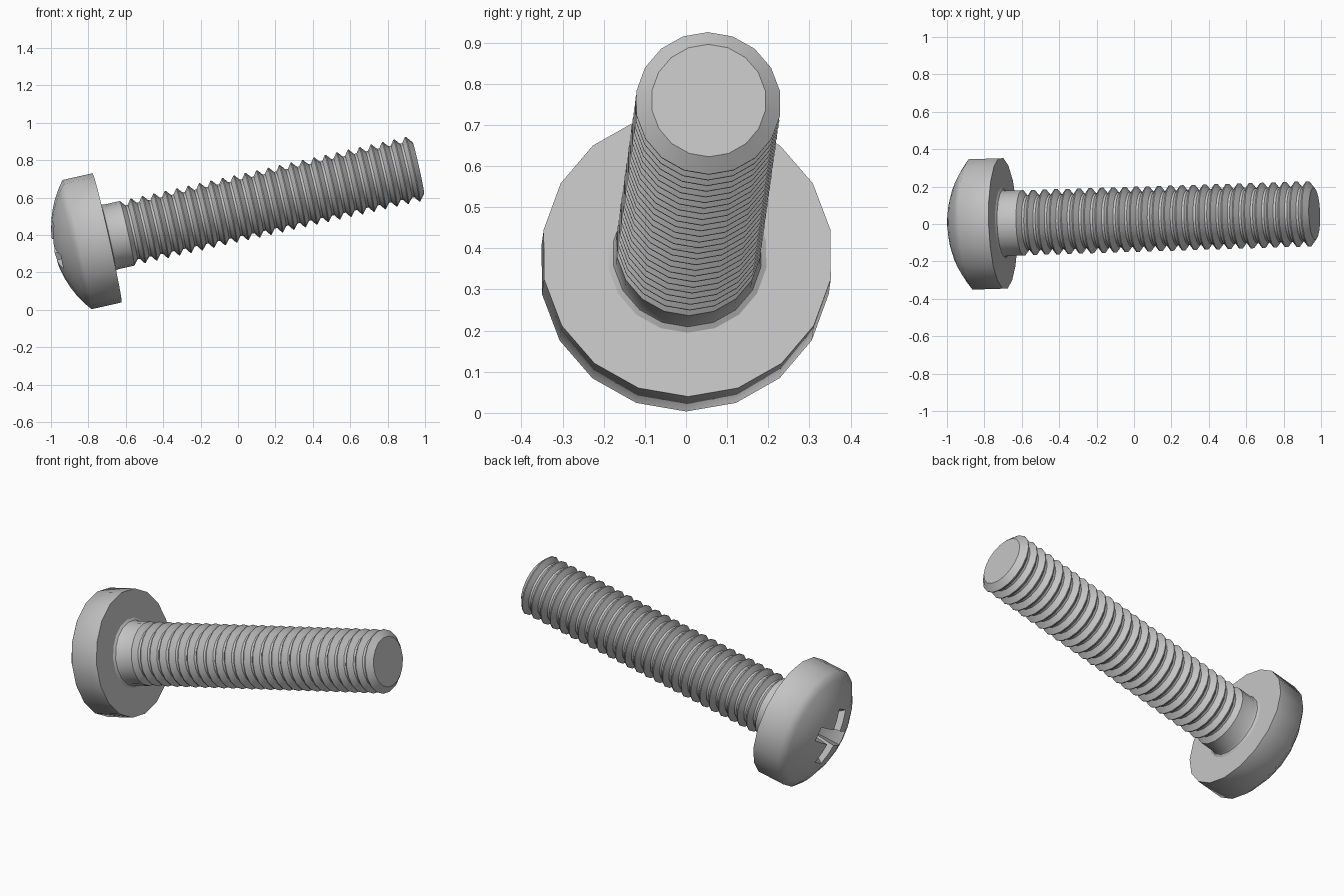
import bpy, bmesh, math
from mathutils import Matrix, Vector

cube = bpy.data.objects.get("Cube")
if cube:
    bpy.data.objects.remove(cube)

SIDES = 18
HEAD_R, WALL, HEAD_H = 0.354, 0.165, 0.293
SHANK_R, ROOT_R, TIP_R = 0.177, 0.148, 0.14
LENGTH, THREAD_START, PITCH, TURNS = 1.707, 0.11, 0.0627, 25

# Tilted frame: local z runs from the underside of the head to the tip
axis = Vector((1.665, 0.052, 0.374)).normalized()
up = (Vector((0, 0, 1)) - axis * axis.z).normalized()
side = axis.cross(up)
FRAME = Matrix.Translation((-0.70, 0.003, 0.385)) @ Matrix((up, side, axis)).transposed().to_4x4()

steel = bpy.data.materials.new("grey_steel")
steel.use_nodes = True
steel.diffuse_color = (0.55, 0.55, 0.55, 1)
steel.node_tree.nodes["Principled BSDF"].inputs["Base Color"].default_value = (0.55, 0.55, 0.55, 1)


def make_object(name, bm):
    bmesh.ops.recalc_face_normals(bm, faces=bm.faces)
    mesh = bpy.data.meshes.new(name)
    bm.to_mesh(mesh)
    bm.free()
    mesh.materials.append(steel)
    obj = bpy.data.objects.new(name, mesh)
    bpy.context.collection.objects.link(obj)
    obj.matrix_world = FRAME
    return obj


def lathe(name, profile):
    """Revolve (radius, height) points; both ends are capped."""
    bm = bmesh.new()
    rings = []
    for r, z in profile:
        angles = [math.tau * i / SIDES for i in range(SIDES)]
        rings.append([bm.verts.new((r * math.cos(a), r * math.sin(a), z)) for a in angles])
    for low, high in zip(rings, rings[1:]):
        for i in range(SIDES):
            j = (i + 1) % SIDES
            bm.faces.new((low[i], low[j], high[j], high[i]))
    bm.faces.new(rings[0])
    bm.faces.new(rings[-1])
    return make_object(name, bm)


def activate(obj):
    bpy.ops.object.select_all(action='DESELECT')
    obj.select_set(True)
    bpy.context.view_layer.objects.active = obj


def smooth(obj, degrees):
    activate(obj)
    bpy.ops.object.shade_smooth_by_angle(angle=math.radians(degrees))


# Domed head
rise = HEAD_H - WALL
ball = (HEAD_R ** 2 + rise ** 2) / (2 * rise)
edge = math.asin(HEAD_R / ball)
dome = [(ball * math.sin(edge * k / 7), -HEAD_H + ball * (1 - math.cos(edge * k / 7)))
        for k in range(1, 8)]
head = lathe("head", [(0.01, -HEAD_H)] + dome + [(HEAD_R, 0)])

# Cross recess cut by two tapered bars
for turn in (27, 117):
    bm = bmesh.new()
    bmesh.ops.create_cube(bm, size=2)
    for v in bm.verts:
        outer = v.co.z < 0
        v.co.x *= 0.20 if outer else 0.07
        v.co.y *= 0.046 if outer else 0.028
        v.co.z = -0.32 if outer else -0.14
    bmesh.ops.rotate(bm, verts=bm.verts, matrix=Matrix.Rotation(math.radians(turn), 3, 'Z'))
    cutter = make_object("recess_cutter", bm)
    cutter.hide_render = True
    cut = head.modifiers.new("recess", 'BOOLEAN')
    cut.operation = 'DIFFERENCE'
    cut.solver = 'EXACT'
    cut.object = cutter
    activate(head)
    bpy.ops.object.modifier_apply(modifier=cut.name)
    bpy.data.objects.remove(cutter)
smooth(head, 55)

# Threaded shaft: fillet, plain shank, ridges and chamfered tip
profile = [(0.195, -0.03), (0.195, 0), (0.182, 0.008), (SHANK_R, 0.02), (SHANK_R, THREAD_START)]
for k in range(TURNS):
    z = THREAD_START + PITCH * k
    profile += [(ROOT_R, z + PITCH * 0.38), (ROOT_R, z + PITCH * 0.58),
                (SHANK_R, z + PITCH * 0.92), (SHANK_R, z + PITCH)]
profile.append((TIP_R, LENGTH))
shaft = lathe("threaded_shaft", profile)
smooth(shaft, 30)
